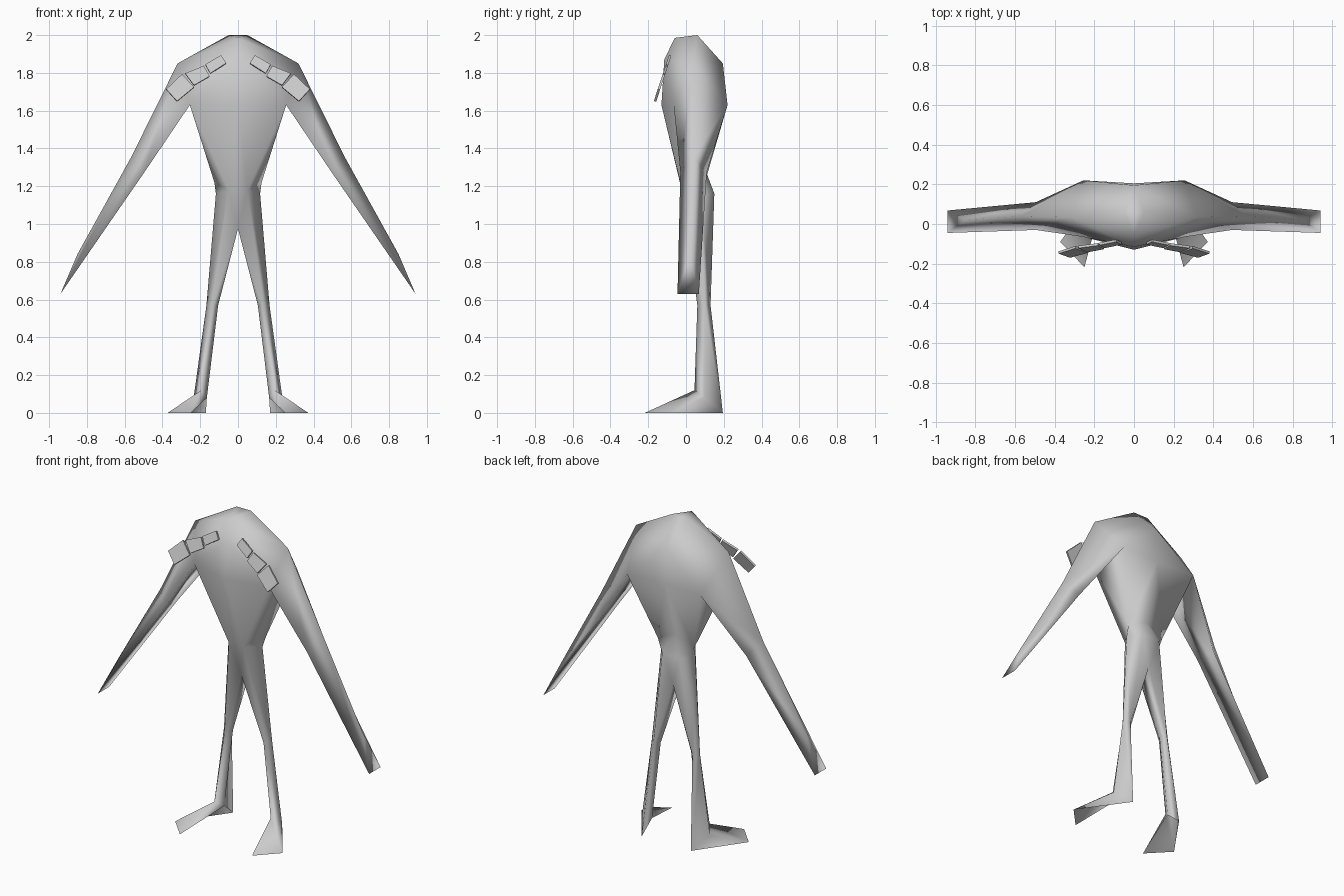
import bpy
import bmesh
from mathutils import Vector

default_cube = bpy.data.objects.get("Cube")
if default_cube:
    bpy.data.objects.remove(default_cube, do_unlink=True)

grey = bpy.data.materials.new("plain grey")
grey.use_nodes = True
grey.diffuse_color = (0.6, 0.6, 0.6, 1)
grey.node_tree.nodes["Principled BSDF"].inputs["Base Color"].default_value = (0.6, 0.6, 0.6, 1)


def add_object(name, bm, smooth):
    bmesh.ops.recalc_face_normals(bm, faces=bm.faces)
    for face in bm.faces:
        face.smooth = smooth
    mesh = bpy.data.meshes.new(name)
    bm.to_mesh(mesh)
    bm.free()
    mesh.materials.append(grey)
    obj = bpy.data.objects.new(name, mesh)
    bpy.context.collection.objects.link(obj)


def bridge(ring_a, ring_b):
    """Faces between two rings; a repeated point gives a triangle."""
    count = len(ring_a)
    quads = [(ring_a[i], ring_a[(i + 1) % count], ring_b[(i + 1) % count], ring_b[i])
             for i in range(count)]
    return [tuple(dict.fromkeys(quad)) for quad in quads]


# Landmarks of the left half of the body
points = dict(
    top_front=(0, -.06, 1.985), top_side=(.05, .06, 2), top_back=(0, .06, 2),
    chest=(0, -.115, 1.87), nape=(0, .195, 1.85), shoulder=(.32, .035, 1.85),
    breast=(0, -.13, 1.63), spine=(0, .205, 1.63),
    pit_front=(.255, -.065, 1.63), pit_back=(.255, .22, 1.63),
    waist_front=(0, -.03, 1.21), waist_side=(.125, .1, 1.22), waist_back=(0, .105, 1.28),
    hip_front=(.05, -.02, 1.18), hip_side=(.117, .075, 1.16),
    hip_back=(.06, .15, 1.16), rear=(0, .15, 1.16),
    crotch_front=(0, .03, .975), crotch_back=(0, .13, .975),
    elbow_top=(.565, .04, 1.355), elbow_front=(.495, -.03, 1.275), elbow_back=(.495, .11, 1.275),
    wrist=(.85, .02, .84), tip_front=(.94, -.045, .63), tip_back=(.94, .068, .63),
    knee_front=(.135, .06, .57), knee_side=(.167, .1, .57),
    knee_back=(.135, .13, .57), knee_inner=(.105, .1, .57),
    ankle_front=(.195, .045, .12), ankle_side=(.235, .1, .08),
    heel=(.17, .195, 0), ankle_inner=(.165, .1, .08),
    toe_inner=(.25, -.218, 0), toe_outer=(.372, -.09, 0),
)

# Chest and back
faces = [
    ("top_front", "top_side", "top_back"),
    ("top_front", "chest", "shoulder", "top_side"),
    ("top_side", "shoulder", "nape", "top_back"),
    ("chest", "breast", "pit_front", "shoulder"),
    ("nape", "shoulder", "pit_back", "spine"),
    ("breast", "waist_front", "hip_front", "pit_front"),
    ("pit_front", "hip_front", "waist_side"),
    ("pit_front", "waist_side", "pit_back"),
    ("spine", "pit_back", "waist_side", "waist_back"),
]

# Hips
faces += [
    ("waist_side", "hip_front", "hip_side"),
    ("waist_side", "hip_side", "hip_back"),
    ("waist_side", "hip_back", "waist_back"),
    ("waist_back", "hip_back", "rear"),
    ("rear", "hip_back", "crotch_back"),
    ("waist_front", "crotch_front", "hip_front"),
]

# Foot, open along the sole and the inner side
faces += [
    ("ankle_front", "toe_inner", "toe_outer"),
    ("ankle_front", "toe_outer", "ankle_side"),
    ("ankle_side", "toe_outer", "heel"),
    ("ankle_front", "ankle_inner", "toe_inner"),
]

# Tapering three-sided arm
arm_root = ("shoulder", "pit_front", "pit_back")
elbow = ("elbow_top", "elbow_front", "elbow_back")
hand = ("wrist", "tip_front", "tip_back")
faces += bridge(arm_root, elbow) + bridge(elbow, hand) + [hand]

# Leg, five-sided at the hip and four-sided below
hip = ("hip_front", "hip_side", "hip_back", "crotch_back", "crotch_front")
knee = ("knee_front", "knee_side", "knee_back", "knee_inner")
knee_top = ("knee_front", "knee_side", "knee_back", "knee_back", "knee_inner")
ankle = ("ankle_front", "ankle_side", "heel", "ankle_inner")
faces += bridge(hip, knee_top) + bridge(knee, ankle)

# Both halves, welded along the middle
bm = bmesh.new()
for side in (1, -1):
    verts = {name: bm.verts.new((side * x, y, z)) for name, (x, y, z) in points.items()}
    for names in faces:
        bm.faces.new([verts[n] for n in names])
bmesh.ops.remove_doubles(bm, verts=bm.verts, dist=0.0005)
add_object("body", bm, smooth=True)

# Three thin collar plates on each side, lying on one sloped plane
outlines = dict(
    inner=((.063, 1.852), (.09, 1.894), (.173, 1.845), (.147, 1.798)),
    middle=((.15, 1.783), (.181, 1.838), (.28, 1.798), (.233, 1.735)),
    outer=((.233, 1.725), (.296, 1.794), (.38, 1.714), (.323, 1.651)),
)
thickness = Vector((0, .012, -.004))
for side, side_name in ((1, "left"), (-1, "right")):
    for part, outline in outlines.items():
        bm = bmesh.new()
        front = [Vector((side * x, -.098 - (1.87 - z) * .33, z)) for x, z in outline]
        near = [bm.verts.new(p) for p in front]
        far = [bm.verts.new(p + thickness) for p in front]
        for corners in [near, far] + bridge(near, far):
            bm.faces.new(corners)
        add_object(f"{side_name}_{part}_collar_plate", bm, smooth=False)
